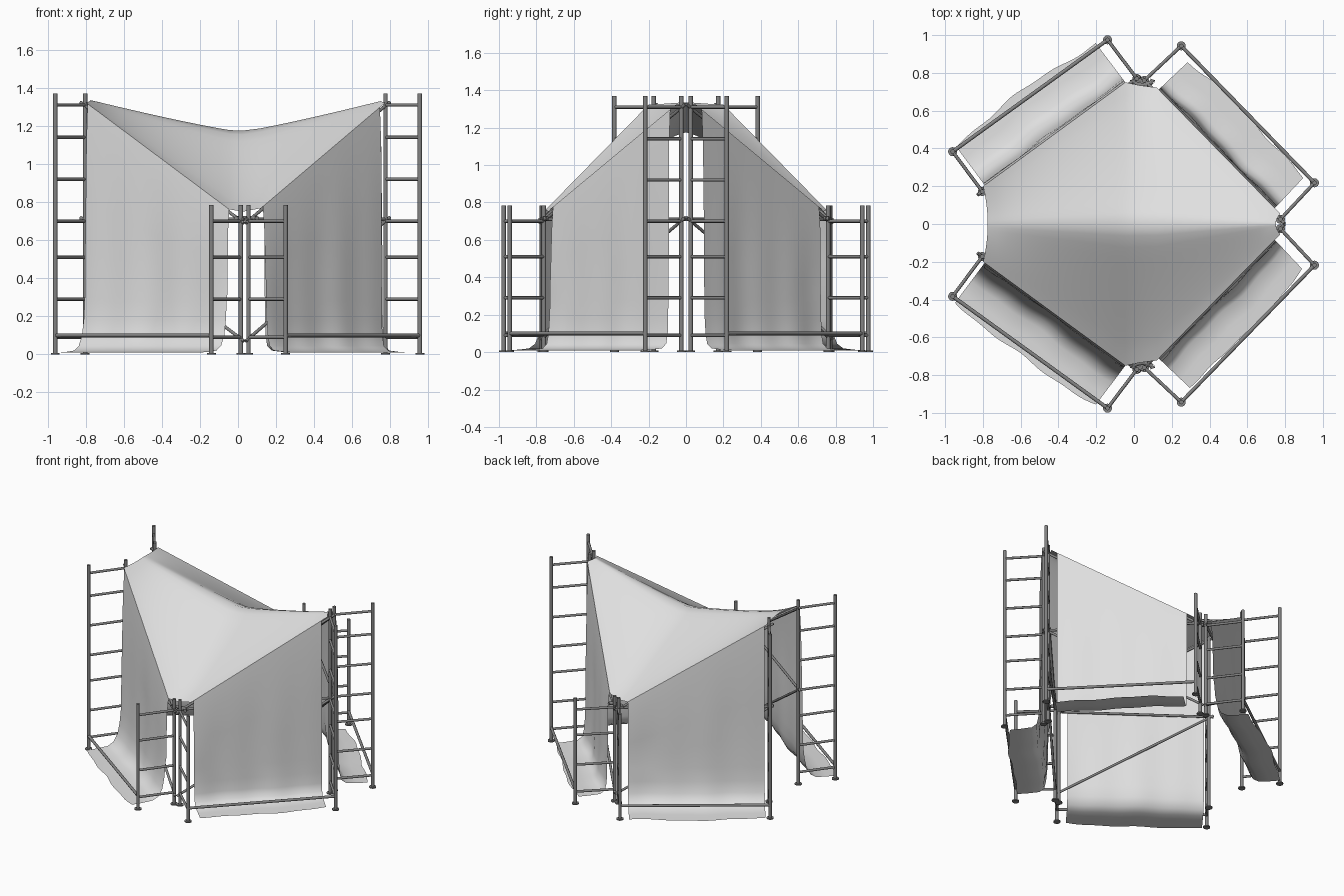
import bpy, bmesh, math
from mathutils import Vector

if "Cube" in bpy.data.objects:
    bpy.data.objects.remove(bpy.data.objects["Cube"], do_unlink=True)


def material(name, value):
    m = bpy.data.materials.new(name)
    m.use_nodes = True
    col = (value, value, value, 1)
    m.diffuse_color = col
    bsdf = m.node_tree.nodes["Principled BSDF"]
    bsdf.inputs["Base Color"].default_value = col
    bsdf.inputs["Roughness"].default_value = 0.8
    return m


CANVAS = material("light grey canvas", 0.74)
STEEL = material("grey steel", 0.23)
TALL, LOW = 1.37, 0.785
RUNGS = (0.09, 0.29, 0.51, 0.70, 0.92, 1.14, 1.31)


def finish(bm, name, mat):
    bmesh.ops.recalc_face_normals(bm, faces=bm.faces)
    mesh = bpy.data.meshes.new(name)
    bm.to_mesh(mesh)
    bm.free()
    mesh.materials.append(mat)
    obj = bpy.data.objects.new(name, mesh)
    bpy.context.collection.objects.link(obj)
    bpy.ops.object.select_all(action="DESELECT")
    obj.select_set(True)
    bpy.context.view_layer.objects.active = obj
    bpy.ops.object.shade_smooth_by_angle(angle=math.radians(50))
    return obj


def tube(bm, a, b, r, sides=10):
    a, b = Vector(a), Vector(b)
    d = b - a
    mat = d.to_track_quat("Z", "Y").to_matrix().to_4x4()
    mat.translation = (a + b) / 2
    bmesh.ops.create_cone(bm, cap_ends=True, segments=sides, radius1=r,
                          radius2=r, depth=d.length, matrix=mat)


def grid(bm, rows):
    verts = [[bm.verts.new(p) for p in row] for row in rows]
    for r0, r1 in zip(verts, verts[1:]):
        for i in range(len(r0) - 1):
            bm.faces.new((r0[i], r0[i + 1], r1[i + 1], r1[i]))


def up(p, z):
    return Vector((p.x, p.y, z))


class Bay:
    """One scaffold bay: a tall and a low ladder frame, each with two posts."""
    def __init__(self, name, tall_in, tall_out, low_in, low_out, sy):
        flip = lambda p: Vector((p[0], p[1] * sy, 0))
        self.name = name
        self.ti, self.to = flip(tall_in), flip(tall_out)
        self.li, self.lo = flip(low_in), flip(low_out)

    def at(self, t, d, z):
        # t runs from the low frame to the tall one, d is the outward offset
        out = (self.lo - self.li).lerp(self.to - self.ti, t).normalized()
        return up(self.li.lerp(self.ti, t) + out * d, z)

    def edge(self, t):
        return self.at(t, 0.02, 0.725 + 0.61 * t)


WEST = ((-0.803, 0.172), (-0.96, 0.383), (0.015, 0.77), (-0.14, 0.975))
EAST = ((0.775, 0.025), (0.955, 0.218), (0.055, 0.76), (0.25, 0.943))
bays = {}
for side, sy in (("front", -1), ("back", 1)):
    bays[side, "right"] = Bay(side + "_right", *WEST, sy)
    bays[side, "left"] = Bay(side + "_left", *EAST, sy)

# Scaffold frames
for bay in bays.values():
    for kind, inner, outer, height in (("tall", bay.ti, bay.to, TALL),
                                       ("low", bay.li, bay.lo, LOW)):
        bm = bmesh.new()
        for p in (inner, outer):
            tube(bm, p, up(p, height), 0.012)
            tube(bm, p, up(p, 0.008), 0.024, 14)
        for z in RUNGS:
            if z < height:
                tube(bm, up(inner, z), up(outer, z), 0.009, 8)
        finish(bm, f"{bay.name}_{kind}_ladder_frame", STEEL)

    # Rails and braces joining the two frames
    bm = bmesh.new()
    tube(bm, up(bay.lo, 0.1), up(bay.to, 0.1), 0.01, 8)
    for t0, z0, t1, z1 in ((-0.02, 0.07, 1.03, 0.72),
                           (-0.02, 0.69, 1.03, 1.325),
                           (-0.02, 0.71, 1.03, 0.71)):
        tube(bm, bay.at(t0, 0, z0), bay.at(t1, 0, z1), 0.009, 8)
    finish(bm, bay.name + "_rails_and_braces", STEEL)

# Hanging canvas walls, spreading out into a flap on the ground
HANG = ((0.03, 0.85), (0.034, 0.6), (0.036, 0.42))
FOOT_HEIGHTS = (0.28, 0.18, 0.1, 0.045, 0.02, 0.013, 0.01)
FOOT = {"right": (0.042, 0.05, 0.065, 0.095, 0.14, 0.22, 0.305),
        "left": (0.038, 0.041, 0.047, 0.06, 0.095, 0.18, 0.26)}
SPAN = {"right": (0.06, 0.97), "left": (0.085, 0.94)}
N = 32
for k, ((_, side), bay) in enumerate(bays.items()):
    foot = list(zip(FOOT[side], FOOT_HEIGHTS))
    t0, t1 = SPAN[side]
    rows = [[] for _ in range(1 + len(HANG) + len(foot))]
    for i in range(N + 1):
        s = i / N
        t = t0 + (t1 - t0) * s
        wave = (math.sin(9 * s + 1.7 * k) + 0.6 * math.sin(21 * s + k)) / 1.6
        top = bay.edge(t)
        rows[0].append(top)
        for j, (d, f) in enumerate(HANG):
            rows[1 + j].append(bay.at(t, d + 0.004 * j * wave, top.z * f))
        for j, (d, z) in enumerate(foot):
            # the flap lies widest near the middle of the bay
            d += wave * 0.012 * min(1, 0.4 + j / 4)
            d *= 1 - 0.015 * j * (2 * s - 1) ** 2
            rows[1 + len(HANG) + j].append(bay.at(t, d, z))
    bm = bmesh.new()
    grid(bm, rows)
    finish(bm, bay.name + "_canvas_wall", CANVAS)


# Saddle roof: high along the middle, edges falling to the low frames
def roof_edge(side, sy):
    w, e = bays[side, "right"], bays[side, "left"]
    pts = [w.edge(0.98 - 0.92 * i / 14) for i in range(15)]
    pts += [Vector((0.025, 0.735 * sy, 0.75))]
    pts += [e.edge(0.07 + 0.91 * i / 14) for i in range(15)]
    return pts


rows = []
M = 12
for f, b in zip(roof_edge("front", -1), roof_edge("back", 1)):
    row = []
    for j in range(2 * M + 1):
        s = (j - M) / M
        p = f.lerp(b, (s + 1) / 2)
        ridge = 1.205 + 0.13 * (abs(p.x) / 0.79) ** 1.2
        # taut crest along the middle, easing out towards the edges
        fall = (s * s + 0.004) ** 0.5
        p.z += (ridge - p.z) * max(0, 1 - fall) ** 1.1
        p.x -= 0.03 * (1 - s * s) * p.x
        row.append(p)
    rows.append(row)
bm = bmesh.new()
grid(bm, rows)
finish(bm, "canvas_roof", CANVAS)

# Curved ties between the low frames
for side, sy in (("front", -1), ("back", 1)):
    bm = bmesh.new()
    arc = [Vector((0.045 - 0.055 * math.cos(a * math.pi / 8),
                   sy * (0.765 - 0.03 * math.sin(a * math.pi / 8)), 0.715))
           for a in range(9)]
    for a, b in zip(arc, arc[1:]):
        tube(bm, a, b, 0.012, 8)
    finish(bm, side + "_curved_tie", STEEL)
